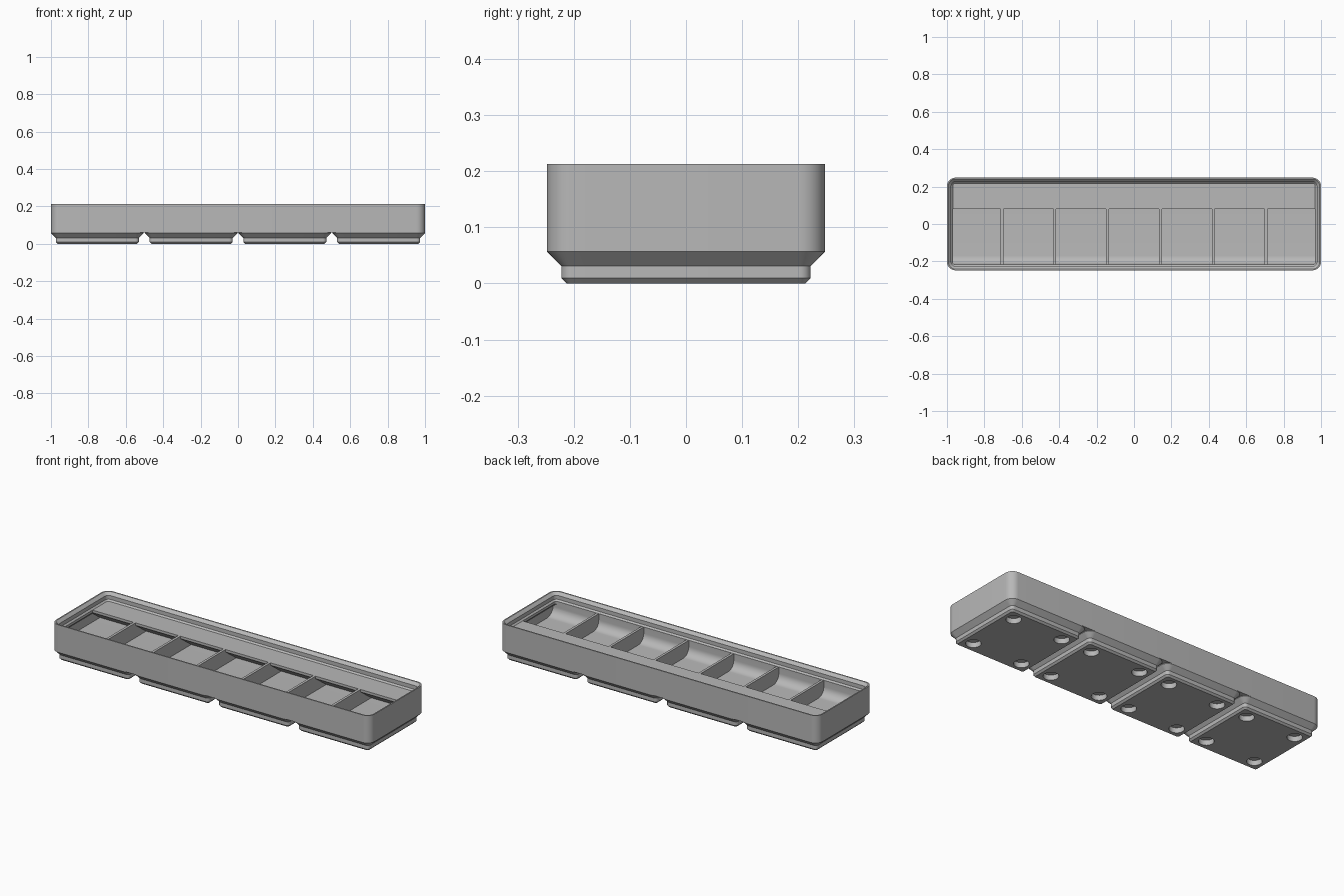
import bpy, bmesh, math
from mathutils import Matrix

if "Cube" in bpy.data.objects:
    bpy.data.objects.remove(bpy.data.objects["Cube"])

S = 2 / 167.5                 # millimetres to scene units
HX, HY = 83.75, 20.75         # tray half sizes
WALL, LIP, FLOOR, TOP = 0.95, 2.6, 7.0, 14.0
COUNT = 7                     # compartments

grey = bpy.data.materials.new("grey_plastic")
grey.diffuse_color = (0.48, 0.48, 0.48, 1)
grey.use_nodes = True
grey.node_tree.nodes["Principled BSDF"].inputs["Base Color"].default_value = grey.diffuse_color


def finish(name, bm):
    bmesh.ops.recalc_face_normals(bm, faces=bm.faces)
    bmesh.ops.scale(bm, vec=(S, S, S), verts=bm.verts)
    me = bpy.data.meshes.new(name)
    bm.to_mesh(me)
    bm.free()
    me.materials.append(grey)
    ob = bpy.data.objects.new(name, me)
    bpy.context.collection.objects.link(ob)
    return ob


def loft(bm, hx, hy, rings, cx=0, seg=8):
    """Stack of rounded rectangles; each ring is (z, inset, corner radius)."""
    loops = []
    for z, inset, r in rings:
        loop = []
        for q, (sx, sy) in enumerate([(1, 1), (-1, 1), (-1, -1), (1, -1)]):
            for i in range(seg + 1):
                a = (q + i / seg) * math.pi / 2
                loop.append(bm.verts.new((cx + sx * (hx - inset - r) + r * math.cos(a),
                                          sy * (hy - inset - r) + r * math.sin(a), z)))
        loops.append(loop)
    n = len(loops[0])
    for a, b in zip(loops, loops[1:]):
        for i in range(n):
            bm.faces.new((a[i], a[(i + 1) % n], b[(i + 1) % n], b[i]))
    bm.faces.new(loops[0])
    bm.faces.new(loops[-1])


def boolean(ob, cutter, op):
    m = ob.modifiers.new(op.lower(), 'BOOLEAN')
    m.operation, m.solver, m.object = op, 'EXACT', cutter
    bpy.context.view_layer.objects.active = ob
    bpy.ops.object.modifier_apply(modifier=m.name)
    bpy.data.objects.remove(cutter)


def smooth(ob):
    bpy.ops.object.select_all(action='DESELECT')
    ob.select_set(True)
    bpy.context.view_layer.objects.active = ob
    bpy.ops.object.shade_smooth_by_angle(angle=math.radians(30))


# Tray: outer wall and stepped stacking lip
bm = bmesh.new()
loft(bm, HX, HY, [(5, 0, 3.75), (17.8, 0, 3.75), (17.8, 0.6, 3.15), (16.5, 1.9, 1.85),
                  (14.7, 1.9, 1.85), (TOP, LIP, 1.15)])
tray = finish("tray", bm)

# Compartment cross-section: rounded scoop in front, sloped label shelf at the back
front, shelf, r = -HY + LIP + 0.02, 6.7, 4.0
profile = [(front, TOP + 0.4)]
for i in range(11):
    a = math.pi + i / 10 * math.pi / 2
    profile.append((front + r + r * math.cos(a), FLOOR + r + r * math.sin(a)))
slope = (TOP - 1.2 - FLOOR) / math.tan(math.radians(36))
profile += [(shelf + slope, FLOOR), (shelf, TOP - 1.2), (shelf, TOP + 0.4)]

bm = bmesh.new()
pitch = 2 * (HX - WALL) / COUNT
for k in range(COUNT):
    x0 = -HX + WALL + k * pitch + (0.6 if k else -1)
    x1 = -HX + WALL + (k + 1) * pitch - (0.6 if k < COUNT - 1 else -1)
    ends = [[bm.verts.new((x, y, z)) for y, z in profile] for x in (x0, x1)]
    n = len(profile)
    for i in range(n):
        j = (i + 1) % n
        bm.faces.new((ends[0][i], ends[0][j], ends[1][j], ends[1][i]))
    bm.faces.new(ends[0])
    bm.faces.new(ends[1])
cutter = finish("compartment_cutter", bm)

# Cavity limits the end compartments and leaves the support under the lip
bm = bmesh.new()
loft(bm, HX, HY, [(6, WALL, 2.8), (11.15, WALL, 2.8), (12.8, LIP + 0.01, 1.15),
                  (15, LIP + 0.01, 1.15)])
boolean(cutter, finish("cavity", bm), 'INTERSECT')
boolean(tray, cutter, 'DIFFERENCE')
smooth(tray)

# Four stepped feet with round magnet recesses underneath
for k in range(4):
    cx = (k - 1.5) * 42
    bm = bmesh.new()
    loft(bm, HY, HY, [(0, 2.95, 0.8), (0.8, 2.15, 1.6), (2.6, 2.15, 1.6),
                      (4.75, 0, 3.75), (5, 0, 3.75)], cx)
    foot = finish("foot_%d" % (k + 1), bm)
    bm = bmesh.new()
    for sx in (-13, 13):
        for sy in (-13, 13):
            bmesh.ops.create_cone(bm, cap_ends=True, segments=32, radius1=3.25, radius2=3.25,
                                  depth=4.8, matrix=Matrix.Translation((cx + sx, sy, 0)))
    boolean(foot, finish("magnet_cutter", bm), 'DIFFERENCE')
    smooth(foot)
